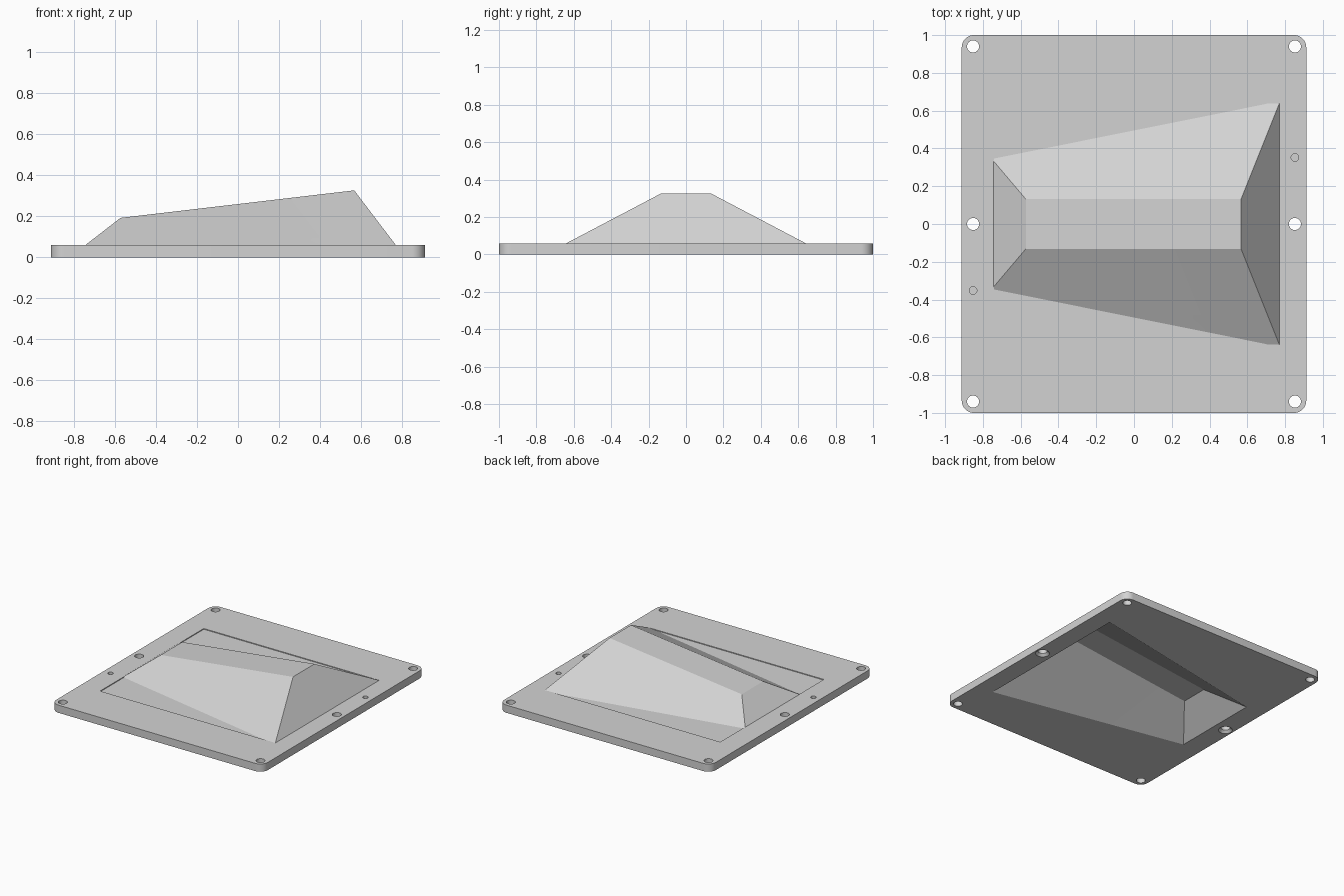
import bpy, bmesh, math

if "Cube" in bpy.data.objects:
    bpy.data.objects.remove(bpy.data.objects["Cube"])

grey = bpy.data.materials.new("light_grey")
grey.diffuse_color = (0.65, 0.65, 0.65, 1)
grey.use_nodes = True
grey.node_tree.nodes["Principled BSDF"].inputs["Base Color"].default_value = grey.diffuse_color


def make(name, loops):
    """Solid lofted through stacked loops of equal point count."""
    bm = bmesh.new()
    rings = [[bm.verts.new(p) for p in loop] for loop in loops]
    n = len(rings[0])
    for a, b in zip(rings, rings[1:]):
        for i in range(n):
            j = (i + 1) % n
            bm.faces.new((a[i], a[j], b[j], b[i]))
    bm.faces.new(rings[0][::-1])
    bm.faces.new(rings[-1])
    bmesh.ops.triangulate(bm, faces=[f for f in bm.faces if n == 4])
    bmesh.ops.recalc_face_normals(bm, faces=bm.faces)
    me = bpy.data.meshes.new(name)
    bm.to_mesh(me)
    bm.free()
    me.materials.append(grey)
    ob = bpy.data.objects.new(name, me)
    bpy.context.collection.objects.link(ob)
    return ob


def circle(x, y, z, r, n=32):
    return [(x + r * math.cos(2 * math.pi * i / n),
             y + r * math.sin(2 * math.pi * i / n), z) for i in range(n)]


def rounded_rect(hx, hy, r, z, seg=10):
    pts = []
    for k, (sx, sy) in enumerate([(1, 1), (-1, 1), (-1, -1), (1, -1)]):
        for i in range(seg + 1):
            a = math.pi / 2 * (k + i / seg)
            pts.append((sx * (hx - r) + r * math.cos(a),
                        sy * (hy - r) + r * math.sin(a), z))
    return pts


def trapezoid(x0, w0, z0, x1, w1, z1):
    return [(x0, -w0, z0), (x1, -w1, z1), (x1, w1, z1), (x0, w0, z0)]


def extend(base, top, drop):
    """Continue the sloping edges below the base by a given height."""
    out = []
    for p, q in zip(base, top):
        t = drop / (q[2] - p[2])
        out.append(tuple(a - (b - a) * t for a, b in zip(p, q)))
    return out


def combine(target, tool, op):
    mod = target.modifiers.new(op, 'BOOLEAN')
    mod.operation, mod.object, mod.solver = op, tool, 'EXACT'
    bpy.context.view_layer.objects.active = target
    bpy.ops.object.modifier_apply(modifier=mod.name)
    bpy.data.objects.remove(tool)


T = 0.06  # plate thickness

# base plate with a very shallow rectangular recess
plate = make("cover_plate", [rounded_rect(0.912, 1.0, 0.065, z) for z in (0, T)])
combine(plate, make("recess", [trapezoid(-0.742, 0.638, z, 0.766, 0.638, z)
                               for z in (T - 0.006, T + 0.05)]), 'DIFFERENCE')

# tapered raised hood
base = trapezoid(-0.745, 0.335, T, 0.77, 0.64, T)
ridge = trapezoid(-0.573, 0.132, 0.193, 0.567, 0.132, 0.327)
combine(plate, make("hood", [extend(base, ridge, 0.03), ridge]), 'UNION')

# hollow underside
mouth = trapezoid(-0.755, 0.35, 0, 0.77, 0.65, 0)
ceiling = trapezoid(-0.56, 0.107, 0.178, 0.55, 0.107, 0.308)
combine(plate, make("cavity", [extend(mouth, ceiling, 0.02), ceiling]), 'DIFFERENCE')

# through holes, with countersinks under the middle pair
for sx in (-1, 1):
    x = sx * 0.852
    for y in (-0.94, 0, 0.94):
        loops = [circle(x, y, -0.05, 0.032), circle(x, y, T + 0.05, 0.032)]
        if y == 0:
            loops = [circle(x, y, -0.01, 0.06), circle(x, y, 0.018, 0.032), loops[1]]
        combine(plate, make("bolt_hole", loops), 'DIFFERENCE')
    # small blind hole on the top
    y = sx * 0.352
    combine(plate, make("pin_hole", [circle(x, y, 0.03, 0.02),
                                     circle(x, y, T + 0.05, 0.02)]), 'DIFFERENCE')

# smooth curved walls, sharp edges kept
bpy.ops.object.select_all(action='DESELECT')
plate.select_set(True)
bpy.context.view_layer.objects.active = plate
bpy.ops.object.shade_smooth_by_angle(angle=math.radians(20))
